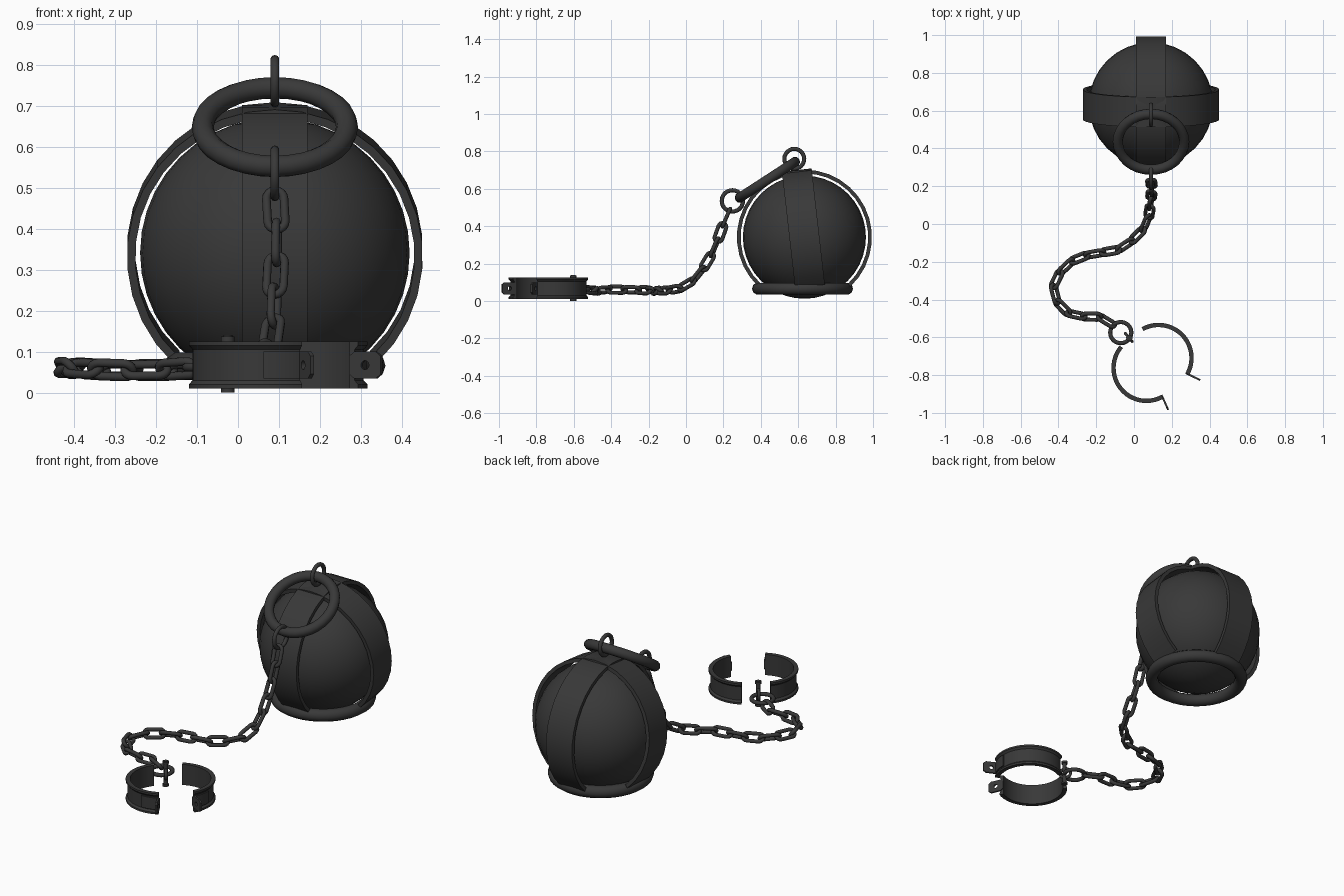
import bpy, bmesh, math
from math import sin, cos, radians, pi
from mathutils import Vector, Matrix

if "Cube" in bpy.data.objects:
    bpy.data.objects.remove(bpy.data.objects["Cube"])

iron = bpy.data.materials.new("dark_iron")
iron.diffuse_color = (0.04, 0.04, 0.04, 1)
iron.use_nodes = True
iron.node_tree.nodes["Principled BSDF"].inputs["Base Color"].default_value = iron.diffuse_color


def finish(ob, name, angle=35):
    ob.name = name
    ob.data.materials.clear()
    ob.data.materials.append(iron)
    bpy.ops.object.select_all(action='DESELECT')
    ob.select_set(True)
    bpy.context.view_layer.objects.active = ob
    bpy.ops.object.shade_smooth_by_angle(angle=radians(angle))
    return ob


def from_bmesh(bm, name, angle=35):
    bmesh.ops.recalc_face_normals(bm, faces=bm.faces)
    me = bpy.data.meshes.new(name)
    bm.to_mesh(me)
    bm.free()
    ob = bpy.data.objects.new(name, me)
    bpy.context.collection.objects.link(ob)
    return finish(ob, name, angle)


def ring(name, loc, R, r, rot=(0, 0, 0), seg=32):
    bpy.ops.mesh.primitive_torus_add(location=loc, rotation=rot, major_radius=R,
                                     minor_radius=r, major_segments=seg, minor_segments=10)
    return finish(bpy.context.object, name, 60)


def arc_sweep(name, profile, a0, a1, n, matrix):
    """Sweep a closed (radius, height) profile around local z from a0 to a1 degrees."""
    bm = bmesh.new()
    rows = []
    for i in range(n + 1):
        a = radians(a0 + (a1 - a0) * i / n)
        rows.append([bm.verts.new((r * cos(a), r * sin(a), h)) for r, h in profile])
    m = len(profile)
    for p, q in zip(rows, rows[1:]):
        for j in range(m):
            k = (j + 1) % m
            bm.faces.new((p[j], p[k], q[k], q[j]))
    bm.faces.new(rows[0])
    bm.faces.new(rows[-1])
    bm.transform(matrix)
    return from_bmesh(bm, name)


def box_profile(r0, r1, h0, h1):
    return [(r0, h0), (r1, h0), (r1, h1), (r0, h1)]


# Iron ball
C = Vector((0.09, 0.633, 0.341))
bpy.ops.mesh.primitive_uv_sphere_add(segments=32, ring_count=20, radius=0.329, location=C)
finish(bpy.context.object, "ball", 60)

# Two crossing straps over the ball, open at the bottom
strap = box_profile(0.341, 0.361, -0.08, 0.08)
upright = Matrix.Rotation(pi / 2, 4, 'X')
arc_sweep("side_strap", strap, -47, 227, 26,
          Matrix.Translation(C) @ Matrix.Rotation(radians(6.5), 4, 'X') @ upright)
arc_sweep("front_back_strap", strap, -47, 227, 26,
          Matrix.Translation(C) @ Matrix.Rotation(pi / 2, 4, 'Z') @ upright)

# Base ring, carrying ring and the two small connecting rings
ring("base_ring", (0.09, 0.623, 0.066), 0.237, 0.033, seg=36)
ring("carry_ring", (0.09, 0.435, 0.648), 0.176, 0.027, (radians(33), 0, 0))
ring("top_eye", (0.09, 0.579, 0.76), 0.053, 0.011, (0, pi / 2, 0), 24)
ring("chain_ring", (0.09, 0.248, 0.535), 0.057, 0.011, (0, pi / 2, 0), 24)
ring("shackle_ring", (-0.07, -0.575, 0.062), 0.056, 0.011, seg=24)

# Chain path: points along its centre line
pts = [Vector(p) for p in (
    (0.09, 0.232, 0.485), (0.095, 0.19, 0.385), (0.09, 0.14, 0.255), (0.08, 0.05, 0.12),
    (0.04, -0.04, 0.065), (-0.08, -0.135, 0.055), (-0.2, -0.155, 0.055), (-0.31, -0.185, 0.055),
    (-0.395, -0.26, 0.06), (-0.428, -0.34, 0.06), (-0.395, -0.43, 0.06), (-0.31, -0.49, 0.055),
    (-0.2, -0.485, 0.055), (-0.11, -0.535, 0.06))]
path = []
for i in range(len(pts) - 1):
    a, b, c, d = (pts[max(0, min(len(pts) - 1, i + k))] for k in (-1, 0, 1, 2))
    for s in range(20):
        t = s / 20
        path.append(0.5 * (2 * b + (c - a) * t + (2 * a - 5 * b + 4 * c - d) * t * t
                           + (3 * b - a - 3 * c + d) * t ** 3))
path.append(pts[-1])
dist = [0]
for p, q in zip(path, path[1:]):
    dist.append(dist[-1] + (q - p).length)


def along(s):
    for i in range(len(path) - 1):
        if dist[i + 1] >= s:
            return path[i].lerp(path[i + 1], (s - dist[i]) / (dist[i + 1] - dist[i]))
    return path[-1]


def link_bmesh(length, width, r, n=8, m=8):
    """Stadium-shaped chain link lying in local xy, long along x."""
    R = width / 2 - r
    half = length / 2 - r - R
    bm = bmesh.new()
    rows = []
    for side in (1, -1):
        for i in range(n + 1):
            a = -pi / 2 + pi * i / n + (0 if side > 0 else pi)
            out = Vector((cos(a), sin(a), 0))
            c = Vector((side * half, 0, 0)) + out * R
            rows.append([bm.verts.new(c + out * r * cos(2 * pi * j / m)
                                      + Vector((0, 0, r * sin(2 * pi * j / m)))) for j in range(m)])
    for i, p in enumerate(rows):
        q = rows[(i + 1) % len(rows)]
        for j in range(m):
            k = (j + 1) % m
            bm.faces.new((p[j], p[k], q[k], q[j]))
    return bm


# Chain links, alternately turned a quarter about the path
count = round(dist[-1] / 0.084)
pitch = dist[-1] / count
link = None
for i in range(count):
    p, q = along(i * pitch), along((i + 1) * pitch)
    x = (q - p).normalized()
    y = Vector((0, 0, 1)).cross(x).normalized() if i > 4 else x.cross(Vector((1, 0, 0))).cross(x).normalized()
    z = x.cross(y)
    roll = (i % 2) * pi / 2 + (radians(40) if i > 5 else radians(40) * i / 6)
    if link is None:
        link = from_bmesh(link_bmesh(pitch + 0.04, 0.064, 0.0105), "chain_link", 60)
        ob = link
    else:
        ob = bpy.data.objects.new("chain_link", link.data)
        bpy.context.collection.objects.link(ob)
    ob.matrix_world = (Matrix.Translation((p + q) / 2)
                       @ Matrix((x, y, z)).transposed().to_4x4() @ Matrix.Rotation(roll, 4, 'X'))

# Shackle halves with raised rims, lock plates and drilled tabs
half_profile = [(0.163, 0.01), (0.186, 0.01), (0.186, 0.02), (0.177, 0.03),
                (0.177, 0.105), (0.186, 0.115), (0.186, 0.125), (0.163, 0.125)]
for name, cx, cy, a0, a1, end, tab in (("left", 0.066, -0.762, 140, 299, 299, -66),
                                       ("right", 0.13, -0.709, -29, 119, -29, -26)):
    M = Matrix.Translation((cx, cy, 0))
    arc_sweep(name + "_shackle_half", half_profile, a0, a1, 24, M)
    inward = -1 if name == "left" else 1
    arc_sweep(name + "_lock_plate", box_profile(0.17, 0.184, 0.035, 0.1),
              end, end + inward * 30, 6, M)
    # tab: square plate with a round hole, built as a bridged outline
    bm = bmesh.new()
    rows = []
    for i in range(16):
        a = 2 * pi * (i + 0.5) / 16
        c, s = cos(a), sin(a)
        k = 1 / max(abs(c), abs(s))
        rows.append([bm.verts.new((u, v, w)) for u, v, w in (
            (0.043 * c * k, -0.005, 0.033 * s * k), (0.043 * c * k, 0.005, 0.033 * s * k),
            (0.011 * c, 0.005, 0.011 * s), (0.011 * c, -0.005, 0.011 * s))])
    for i, p in enumerate(rows):
        q = rows[(i + 1) % 16]
        for j in range(4):
            bm.faces.new((p[j], p[(j + 1) % 4], q[(j + 1) % 4], q[j]))
    e = radians(end)
    base = Vector((cx + 0.17 * cos(e), cy + 0.17 * sin(e), 0.067))
    t = radians(tab)
    bm.transform(Matrix.Translation(base + Vector((cos(t), sin(t), 0)) * 0.037)
                 @ Matrix.Rotation(t, 4, 'Z'))
    from_bmesh(bm, name + "_shackle_tab")

# Hinge pin with heads, and the eye that holds the shackle ring
for name, r, h, z in (("hinge_pin", 0.011, 0.14, 0.07), ("pin_head_top", 0.017, 0.012, 0.131),
                      ("pin_head_bottom", 0.017, 0.01, 0.005)):
    bpy.ops.mesh.primitive_cylinder_add(vertices=12, radius=r, depth=h, location=(-0.025, -0.603, z))
    finish(bpy.context.object, name)
ring("shackle_eye", (-0.028, -0.6, 0.067), 0.028, 0.008, (pi / 2, 0, radians(130)), 20)
